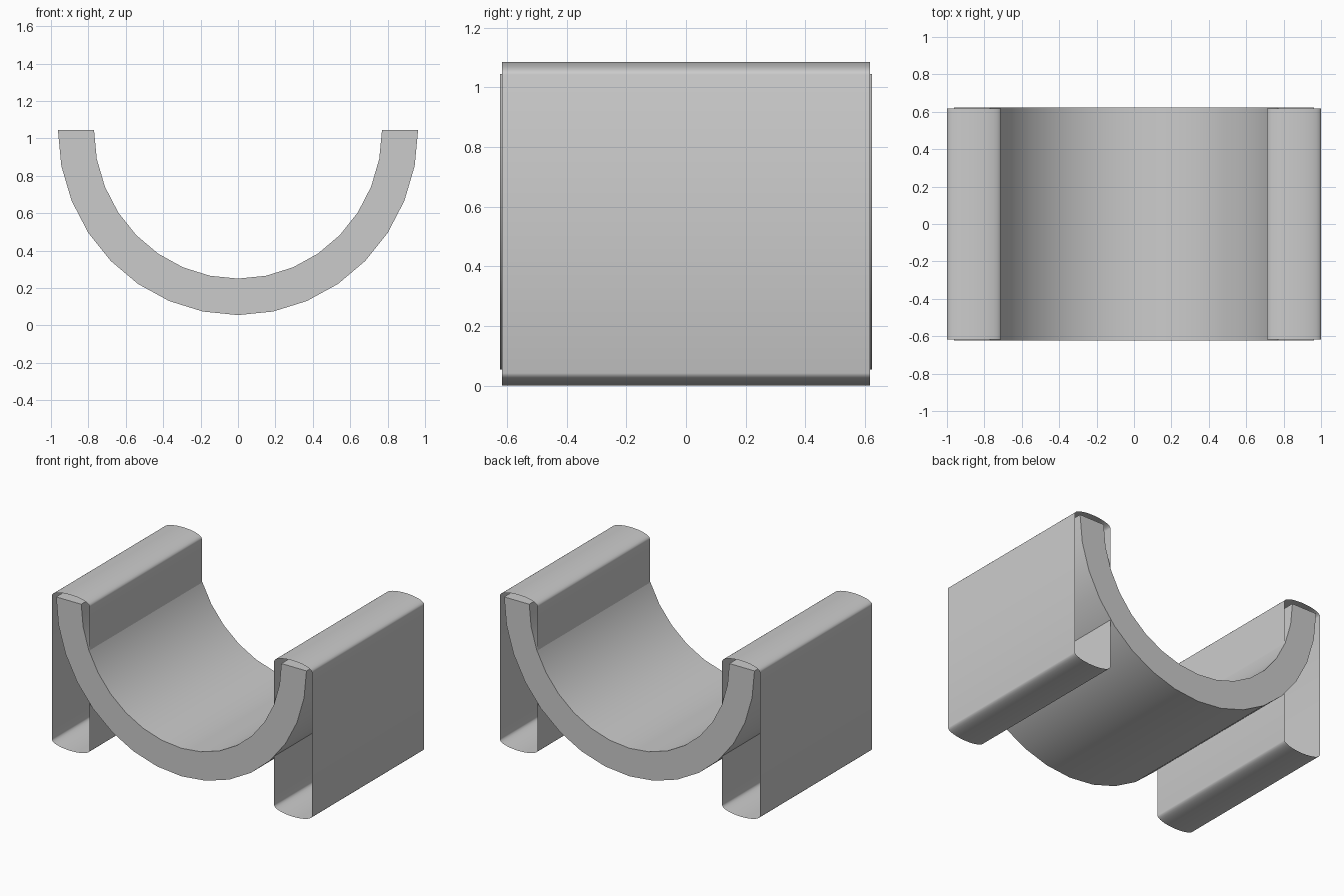
import bpy
from math import sin, cos, pi, radians

if "Cube" in bpy.data.objects:
    bpy.data.objects.remove(bpy.data.objects["Cube"])


def extrude_profile(name, profile, half_depth, cap):
    """Sweep a counter-clockwise x/z outline along y."""
    n = len(profile)
    verts = [(x, y, z) for y in (-half_depth, half_depth) for x, z in profile]
    faces = [(i, i + n, (i + 1) % n + n, (i + 1) % n) for i in range(n)]
    faces = [f[::-1] for f in faces]
    if cap:
        # End strips joining the outer and inner arcs
        for i in range(n // 2 - 1):
            a, b, c, d = i, i + 1, n - 2 - i, n - 1 - i
            faces += [(a, b, c, d), (d + n, c + n, b + n, a + n)]
    mesh = bpy.data.meshes.new(name)
    mesh.from_pydata(verts, [], faces)
    obj = bpy.data.objects.new(name, mesh)
    bpy.context.collection.objects.link(obj)
    bpy.ops.object.select_all(action='DESELECT')
    obj.select_set(True)
    bpy.context.view_layer.objects.active = obj
    bpy.ops.object.shade_smooth_by_angle(angle=radians(40))
    return obj


def arc(cx, cz, rx, rz, start, end, steps):
    return [(cx + rx * cos(start + (end - start) * i / steps),
             cz + rz * sin(start + (end - start) * i / steps))
            for i in range(steps + 1)]


# Curved seat: half-ring cradle, 16 segments
SEAT_Z = 1.045
seat = (arc(0, SEAT_Z, 0.963, 0.99, pi, 2 * pi, 16)
        + arc(0, SEAT_Z, 0.77, 0.795, 2 * pi, pi, 16))
extrude_profile("curved_seat", seat, 0.623, cap=True)

# Side panels: open-ended tubes with softly domed top and bottom
for name, x in (("left_side_panel", -0.855), ("right_side_panel", 0.855)):
    panel = (arc(x, 1.043, 0.145, 0.042, 0, pi, 16)
             + arc(x, 0.042, 0.145, 0.042, pi, 2 * pi, 16))
    extrude_profile(name, panel, 0.617, cap=False)
